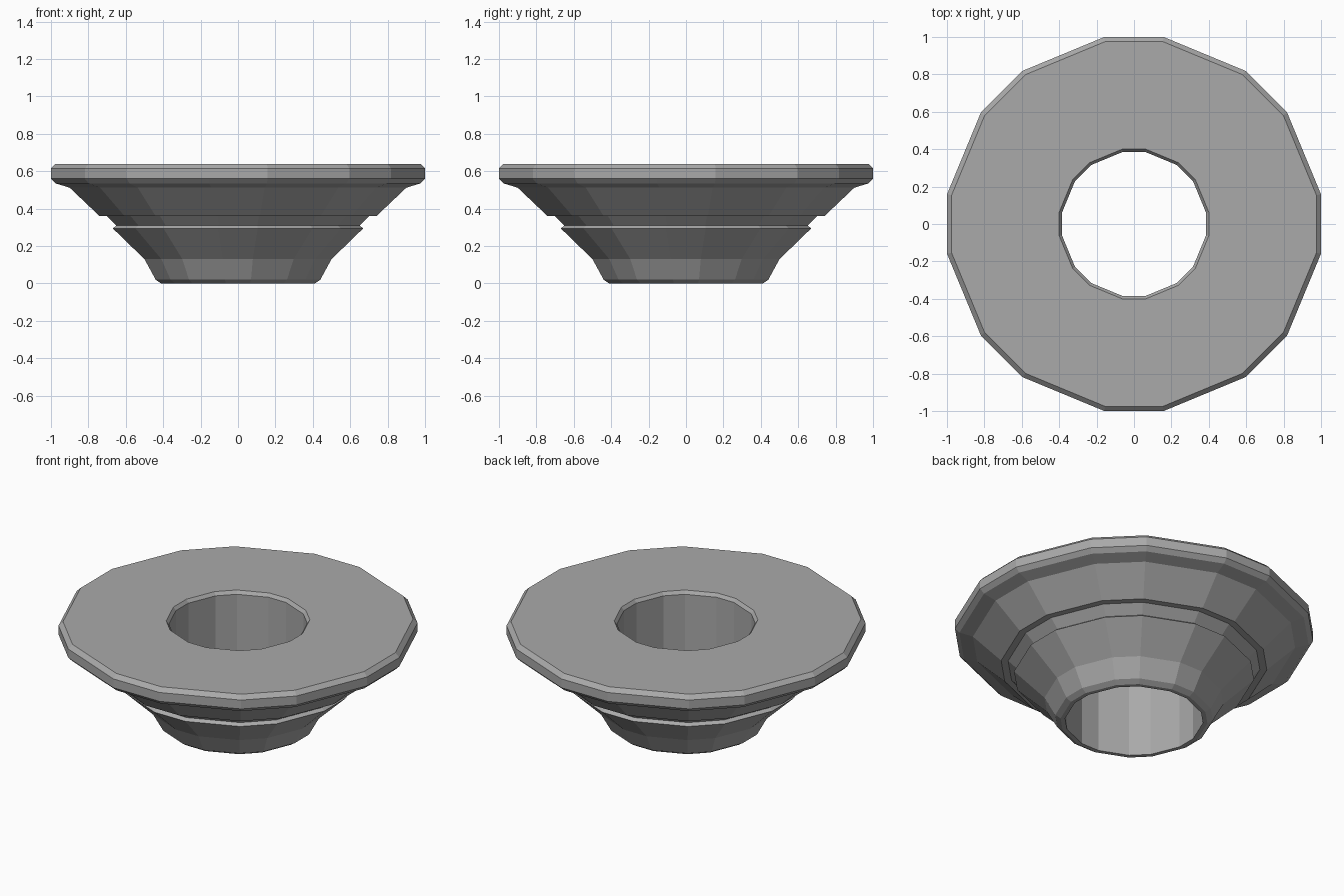
import bpy, bmesh, math

cube = bpy.data.objects.get("Cube")
if cube:
    bpy.data.objects.remove(cube, do_unlink=True)

# Plain grey material
grey = bpy.data.materials.new("plain grey")
grey.use_nodes = True
colour = (0.4, 0.4, 0.4, 1)
grey.diffuse_color = colour
grey.node_tree.nodes["Principled BSDF"].inputs["Base Color"].default_value = colour

# Sixteen sides, alternately narrow and wide
HALF = math.radians(9)
ANGLES = [math.radians(45 * k) + s * HALF for k in range(8) for s in (-1, 1)]


def lathe(name, profile):
    """Sweep a closed (half width, height) outline around z."""
    bm = bmesh.new()
    rings = []
    for width, z in profile:
        r = width / math.cos(HALF)
        rings.append([bm.verts.new((r * math.cos(a), r * math.sin(a), z)) for a in ANGLES])
    n = len(ANGLES)
    for low, high in zip(rings, rings[1:] + rings[:1]):
        for i in range(n):
            j = (i + 1) % n
            bm.faces.new((low[i], low[j], high[j], high[i]))
    bmesh.ops.recalc_face_normals(bm, faces=bm.faces)
    mesh = bpy.data.meshes.new(name)
    bm.to_mesh(mesh)
    bm.free()
    mesh.materials.append(grey)
    obj = bpy.data.objects.new(name, mesh)
    bpy.context.collection.objects.link(obj)
    return obj


# Flared collar: foot, cup lip, stepped flange, bevelled rim, straight bore
lathe("flared_collar", [
    (0.385, 0), (0.41, 0), (0.44, 0.02), (0.50, 0.13),
    (0.67, 0.295), (0.65, 0.31),
    (0.703, 0.362), (0.742, 0.362), (0.90, 0.512),
    (0.975, 0.535), (1.0, 0.56), (1.0, 0.615), (0.975, 0.64),
    (0.40, 0.64), (0.385, 0.62),
])
